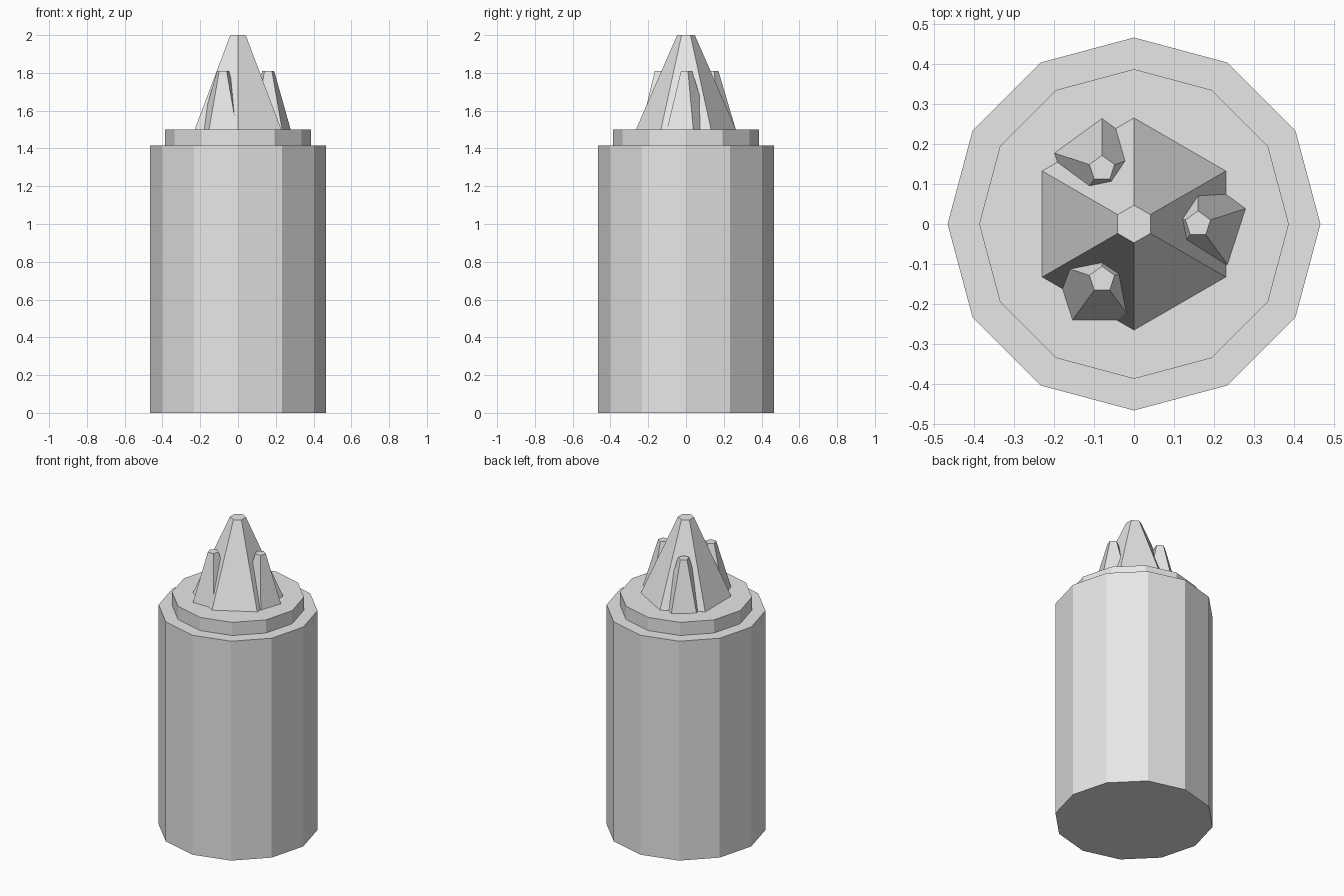
import bpy
from math import cos, sin, tau

cube = bpy.data.objects.get("Cube")
if cube:
    bpy.data.objects.remove(cube, do_unlink=True)

# One plain grey for everything
GREY = (0.8, 0.8, 0.8, 1)
grey = bpy.data.materials.new("light_grey")
grey.use_nodes = True
grey.diffuse_color = GREY
grey.node_tree.nodes["Principled BSDF"].inputs["Base Color"].default_value = GREY


def frustum(name, sides, r_bottom, r_top, z0, z1, x=0, y=0):
    """Flat-shaded tapered prism with one corner pointing to the back."""
    bpy.ops.mesh.primitive_cone_add(
        vertices=sides, radius1=r_bottom, radius2=r_top, depth=z1 - z0,
        end_fill_type='NGON', location=(x, y, (z0 + z1) / 2))
    ob = bpy.context.object
    ob.name = ob.data.name = name
    ob.data.materials.append(grey)
    return ob


BODY_TOP, RIM_TOP = 1.415, 1.5

# Twelve-sided body and the stepped rim above it
frustum("body", 12, 0.466, 0.466, 0, BODY_TOP)
frustum("rim", 12, 0.387, 0.387, BODY_TOP, RIM_TOP)

# Six-sided central spike
frustum("central_spike", 6, 0.265, 0.047, RIM_TOP, 2)

# Three five-sided spikes around it, all facing the same way
for i, place in enumerate(("left", "back_right", "front_right")):
    a = i * tau / 3
    frustum(f"small_spike_{place}", 5, 0.125, 0.033, RIM_TOP, 1.81,
            0.16 * cos(a), 0.16 * sin(a))
